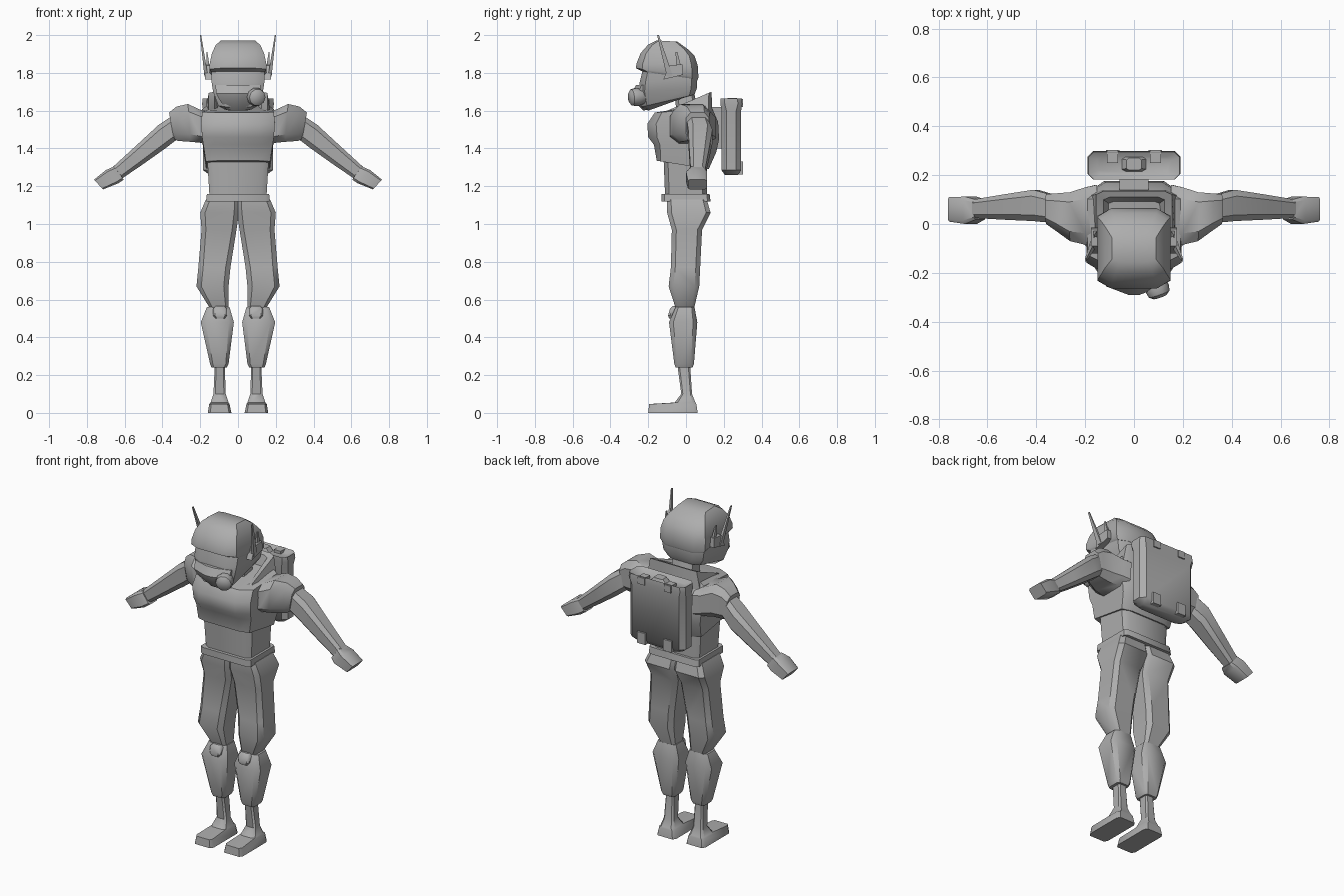
import bpy, bmesh, math
from mathutils import Vector

grey = bpy.data.materials.new("plain grey")
grey.diffuse_color = (0.42, 0.42, 0.42, 1)


def ring(a, b, w, cu=0.3, cw=0.3):
    """Chamfered rectangle: a and b are opposite side middles, w the half width."""
    a, b, w = Vector(a), Vector(b), Vector(w)
    m, u = (a + b) / 2, (b - a) / 2
    i, j = 1 - cu, 1 - cw
    shape = [(-1, -j), (-1, j), (-i, 1), (i, 1), (1, j), (1, -j), (i, -1), (-i, -1)]
    return [m + u * p + w * q for p, q in shape]


def flat(z, x0, x1, y0, y1, cu=0.3, cw=0.3):
    x = (x0 + x1) / 2
    return ring((x, y0, z), (x, y1, z), ((x1 - x0) / 2, 0, 0), cu, cw)


def tilt(yf, zf, yb, zb, hx, cu=0.25, cw=0.3):
    """Ring leaning between a front and a back height."""
    return ring((0, yf, zf), (0, yb, zb), (hx, 0, 0), cu, cw)


def limb(xt, zt, xb, zb, y0, y1, c=0.4):
    """Ring across an arm, from its upper to its lower edge."""
    y = (y0 + y1) / 2
    return ring((xt, y, zt), (xb, y, zb), (0, (y1 - y0) / 2, 0), c, c)


def loft(name, rings, side=1, angle=40):
    bm = bmesh.new()
    loops = [[bm.verts.new((p.x * side, p.y, p.z)) for p in map(Vector, r)] for r in rings]
    for lo, hi in zip(loops, loops[1:]):
        for k in range(len(lo)):
            n = (k + 1) % len(lo)
            bm.faces.new((lo[k], lo[n], hi[n], hi[k]))
    bm.faces.new(loops[0])
    bm.faces.new(loops[-1])
    bmesh.ops.recalc_face_normals(bm, faces=bm.faces)
    me = bpy.data.meshes.new(name)
    bm.to_mesh(me)
    bm.free()
    me.materials.append(grey)
    ob = bpy.data.objects.new(name, me)
    bpy.context.collection.objects.link(ob)
    bpy.ops.object.select_all(action='DESELECT')
    ob.select_set(True)
    bpy.context.view_layer.objects.active = ob
    bpy.ops.object.shade_smooth_by_angle(angle=math.radians(angle))
    return ob


def box(name, x0, x1, y0, y1, z0, z1, side=1):
    return loft(name, [[(x0, y0, z), (x1, y0, z), (x1, y1, z), (x0, y1, z)]
                       for z in (z0, z1)], side)


# torso: waist, belt, vest and open collar
loft("waist", [flat(1.13, -.15, .15, -.11, .11, .2, .2),
               flat(1.38, -.165, .165, -.12, .11, .2, .2)])
loft("belt", [flat(1.12, -.168, .168, -.13, .13, .12, .12),
              flat(1.16, -.165, .165, -.13, .125, .12, .12)])
loft("vest", [tilt(-.155, 1.335, .12, 1.29, .17, .15, .35),
              tilt(-.17, 1.42, .16, 1.38, .183, .2, .3),
              tilt(-.2, 1.46, .175, 1.45, .19, .25, .35),
              tilt(-.205, 1.53, .17, 1.54, .195, .25, .4),
              tilt(-.165, 1.59, .14, 1.61, .19, .25, .4),
              tilt(-.1, 1.6, .13, 1.635, .16, .25, .4)])
loft("collar", [tilt(-.16, 1.56, .14, 1.59, .175, .15, .25),
                tilt(-.1, 1.6, .135, 1.70, .155, .12, .2),
                tilt(-.07, 1.595, .11, 1.69, .125, .12, .2),
                tilt(-.05, 1.58, .09, 1.62, .10, .12, .2)])
loft("neck", [flat(1.57, -.07, .07, -.05, .07), flat(1.71, -.065, .065, -.06, .04)])

# head: face, mask and helmet shell
loft("face", [tilt(-.2, 1.6, .02, 1.68, .075, .2, .4),
              tilt(-.235, 1.62, .045, 1.685, .105, .2, .4),
              tilt(-.25, 1.70, .058, 1.72, .132, .2, .4),
              tilt(-.245, 1.75, .06, 1.77, .14, .2, .35),
              tilt(-.225, 1.83, .06, 1.84, .142, .2, .35)])
loft("mask", [tilt(-.225, 1.6, -.15, 1.62, .06, .5, .6),
              tilt(-.275, 1.65, -.15, 1.66, .095, .5, .75),
              tilt(-.29, 1.69, -.15, 1.69, .115, .5, .8),
              tilt(-.265, 1.735, -.15, 1.735, .12, .5, .75)])
loft("helmet_shell", [tilt(-.225, 1.805, .062, 1.765, .14, .2, .35),
                      tilt(-.265, 1.825, .066, 1.775, .15, .2, .4),
                      tilt(-.262, 1.85, .062, 1.84, .15, .2, .35),
                      tilt(-.24, 1.905, .045, 1.89, .138, .2, .35),
                      tilt(-.2, 1.95, .01, 1.925, .118, .2, .35),
                      tilt(-.155, 1.972, -.045, 1.965, .09, .2, .35)])

# breathing filter: tapered drum pointing forward and outward
axis = Vector((.35, -1, -.1)).normalized()
across = axis.cross(Vector((0, 0, 1))).normalized()
up = across.cross(axis)
drum = []
for d, r in ((-.04, .035), (0, .042), (.03, .05), (.055, .045), (.068, .028)):
    c = Vector((.085, -.235, 1.675)) + axis * d
    drum.append([c + (across * math.cos(t) + up * math.sin(t)) * r
                 for t in [math.tau * k / 10 for k in range(10)]])
loft("breathing_filter", drum)

# backpack with rounded ends, corner clips and mounting block
loft("backpack", [flat(1.26, -.15, .15, .205, .275, .5, .2),
                  flat(1.285, -.185, .185, .188, .292, .5, .15),
                  flat(1.6, -.185, .185, .188, .292, .5, .15),
                  flat(1.635, -.19, .19, .182, .298, .4, .12),
                  flat(1.665, -.187, .187, .182, .295, .4, .12),
                  flat(1.645, -.15, .15, .205, .275, .4, .12)])
loft("backpack_crest", [flat(1.62, -.07, .07, .21, .28), flat(1.668, -.03, .03, .22, .27)])
box("backpack_mount", -.06, .06, .1, .2, 1.4, 1.62)

for s, tag in ((1, "right"), (-1, "left")):
    # shoulder, arm and hand
    loft(tag + "_shoulder", [limb(.15, 1.6, .16, 1.42, -.085, .16),
                             limb(.2, 1.605, .2, 1.43, -.085, .15),
                             limb(.265, 1.635, .25, 1.435, -.07, .13),
                             limb(.325, 1.622, .32, 1.44, -.025, .125),
                             limb(.365, 1.59, .34, 1.45, 0, .122)], s)
    loft(tag + "_arm", [limb(.345, 1.575, .32, 1.45, .005, .12),
                        limb(.42, 1.525, .385, 1.4, .012, .14),
                        limb(.55, 1.405, .505, 1.315, .018, .12),
                        limb(.67, 1.295, .615, 1.24, .025, .1)], s)
    loft(tag + "_hand", [limb(.655, 1.305, .605, 1.235, .018, .1, .25),
                         limb(.70, 1.285, .635, 1.215, 0, .112, .25),
                         limb(.762, 1.235, .715, 1.183, .01, .11, .2)], s)
    # trouser leg, knee pad, gaiter and foot
    loft(tag + "_trouser_leg", [flat(1.13, -.005, .17, -.1, .11, .2, .25),
                                flat(1.06, -.005, .2, -.1, .13, .2, .25),
                                flat(.97, .008, .193, -.075, .085, .3, .25),
                                flat(.77, .04, .21, -.08, .075),
                                flat(.67, .05, .22, -.092, .07),
                                flat(.54, .05, .14, -.05, .04)], s)
    loft(tag + "_knee_pad", [flat(.5, .07, .12, -.09, -.02),
                             flat(.515, .058, .132, -.095, -.02),
                             flat(.55, .058, .132, -.085, -.02),
                             flat(.565, .07, .12, -.07, -.02)], s)
    loft(tag + "_gaiter", [flat(.24, .06, .14, -.055, .035),
                           flat(.26, .05, .148, -.062, .042),
                           flat(.48, .022, .197, -.09, .06),
                           flat(.56, .045, .165, -.055, .045)], s)
    loft(tag + "_foot", [flat(0, .035, .16, -.2, .062, .15, .2),
                         flat(.047, .045, .152, -.195, .055, .15, .2),
                         flat(.055, .05, .145, -.06, .05),
                         flat(.1, .065, .13, -.025, .032),
                         flat(.25, .07, .123, -.045, .022)], s)
    # ear pod with a tall and a short aerial
    pod = [(-.12, 1.765), (-.015, 1.79), (-.02, 1.845), (-.09, 1.84)]
    loft(tag + "_ear_pod", [[(x, y, z) for y, z in pod] for x in (.13, .175)], s)
    for name, tip, base in (("tall", (.198, -.148, 2.0), (.168, -.085, 1.78)),
                            ("short", (.165, -.05, 1.91), (.155, -.035, 1.8))):
        rings = []
        for (x, y, z), r in ((base, .016), (tip, .005)):
            rings.append([(x - r * .6, y - r, z), (x + r * .6, y - r, z),
                          (x + r * .6, y + r, z), (x - r * .6, y + r, z)])
        loft(f"{tag}_{name}_aerial", rings, s)
    # backpack clips
    box(tag + "_lower_clip", .06, .115, .25, .303, 1.262, 1.33, s)
    box(tag + "_upper_clip", .065, .11, .25, .303, 1.62, 1.662, s)
